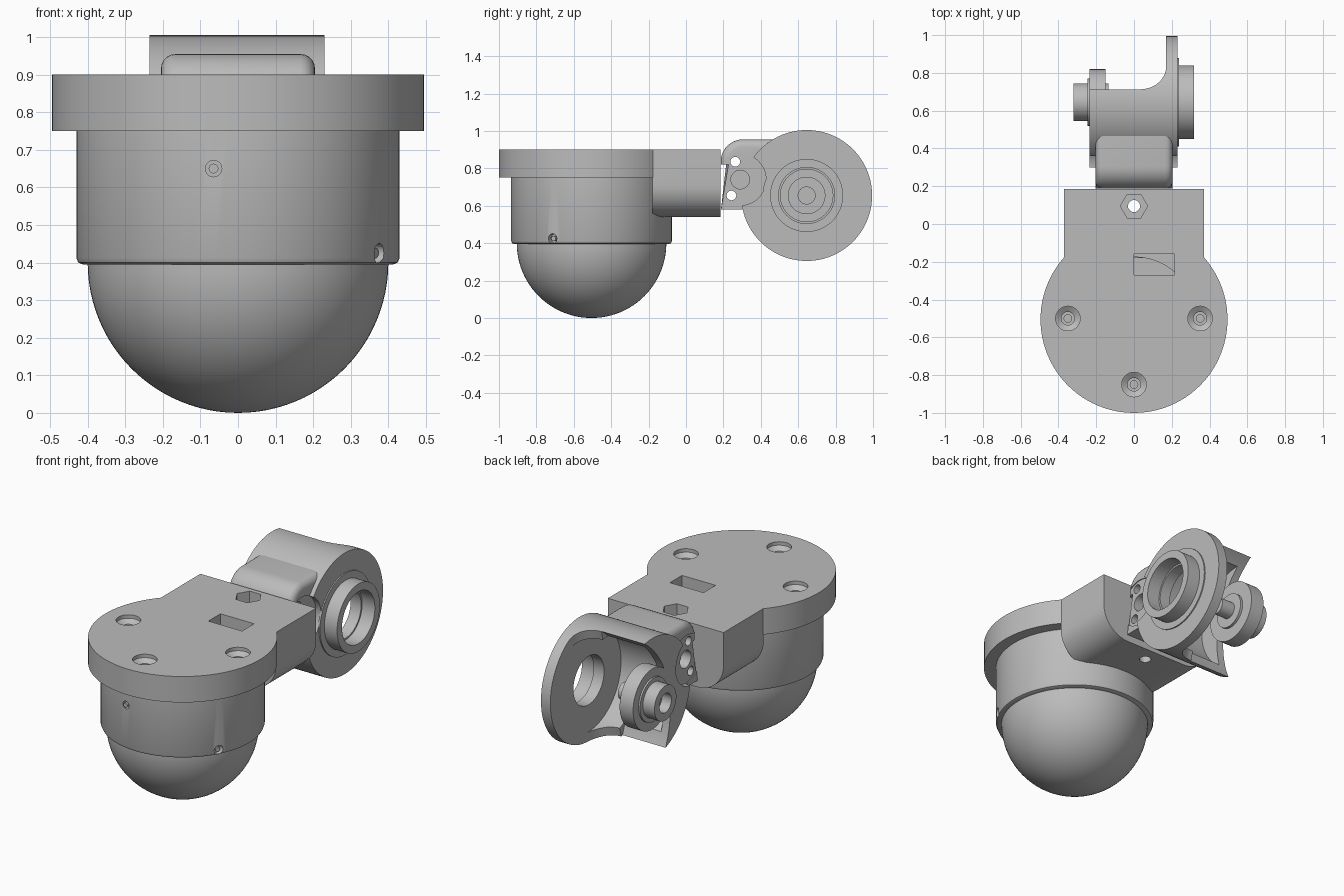
import bpy, bmesh, math
from mathutils import Matrix, Vector

if "Cube" in bpy.data.objects:
    bpy.data.objects.remove(bpy.data.objects["Cube"])

grey = bpy.data.materials.new("plain grey")
grey.diffuse_color = (0.5, 0.5, 0.5, 1)
grey.use_nodes = True
grey.node_tree.nodes["Principled BSDF"].inputs["Base Color"].default_value = grey.diffuse_color
BY = -0.505            # y of the camera body axis
HY, HZ = 0.645, 0.655  # y, z of the swivel axis


def finish(name, bm):
    bmesh.ops.recalc_face_normals(bm, faces=bm.faces)
    me = bpy.data.meshes.new(name)
    bm.to_mesh(me)
    bm.free()
    me.materials.append(grey)
    ob = bpy.data.objects.new(name, me)
    bpy.context.collection.objects.link(ob)
    return ob


def prism(name, pts, axis, a, b):
    """Extrude a 2D outline along an axis from a to b."""
    place = {'x': lambda p, t: (t, p[0], p[1]),
             'y': lambda p, t: (p[0], t, p[1]),
             'z': lambda p, t: (p[0], p[1], t)}[axis]
    bm = bmesh.new()
    lo = [bm.verts.new(place(p, a)) for p in pts]
    hi = [bm.verts.new(place(p, b)) for p in pts]
    bm.faces.new(lo)
    bm.faces.new(hi)
    n = len(pts)
    for i in range(n):
        j = (i + 1) % n
        bm.faces.new((lo[i], lo[j], hi[j], hi[i]))
    return finish(name, bm)


def arc(cx, cy, r, a0, a1, n):
    return [(cx + r * math.cos(math.radians(a0 + (a1 - a0) * i / n)),
             cy + r * math.sin(math.radians(a0 + (a1 - a0) * i / n))) for i in range(n + 1)]


def rod(name, c, r, axis, a, b, n=64):
    return prism(name, arc(c[0], c[1], r, 0, 360, n)[:-1], axis, a, b)


def lathe(name, profile, x=0, y=BY, closed=False, n=72):
    """Spin an (r, z) profile about a vertical axis."""
    bm = bmesh.new()
    vs = [bm.verts.new((r, 0, z)) for r, z in profile]
    es = [bm.edges.new((vs[i], vs[i + 1])) for i in range(len(vs) - 1)]
    if closed:
        es.append(bm.edges.new((vs[-1], vs[0])))
    bmesh.ops.spin(bm, geom=vs + es, cent=(0, 0, 0), axis=(0, 0, 1),
                   angle=math.tau, steps=n, use_duplicate=False)
    bmesh.ops.remove_doubles(bm, verts=bm.verts, dist=1e-5)
    bmesh.ops.translate(bm, verts=bm.verts, vec=(x, y, 0))
    return finish(name, bm)


def boolean(ob, other, op='DIFFERENCE'):
    m = ob.modifiers.new("bool", 'BOOLEAN')
    m.operation, m.object, m.solver = op, other, 'EXACT'
    bpy.context.view_layer.objects.active = ob
    bpy.ops.object.modifier_apply(modifier=m.name)
    bpy.data.objects.remove(other)


# Top plate with the rounded mounting block behind it
plate = rod("top_plate", (0, BY), 0.495, 'z', 0.75, 0.9, 96)
outline = [(-0.37, 0.9)] + arc(-0.20, 0.71, 0.17, 180, 270, 10) \
    + arc(0.20, 0.71, 0.17, 270, 360, 10) + [(0.37, 0.9)]
boolean(plate, prism("block", outline, 'y', -0.18, 0.185), 'UNION')
# countersunk screw holes
for x, y in ((-0.35, -0.5), (0.35, -0.5), (0, -0.85)):
    boolean(plate, lathe("sink", [(0, 0.80), (0.02, 0.80), (0.02, 0.82), (0.035, 0.82),
                                  (0.035, 0.86), (0.065, 0.88), (0.065, 0.95), (0, 0.95)], x, y, n=32))
# cable window, nut pocket and bolt hole
boolean(plate, prism("window", [(0, -0.27), (0.215, -0.27), (0.215, -0.16), (0, -0.16)], 'z', 0.65, 1))
boolean(plate, rod("nut_pocket", (0, 0.095), 0.072, 'z', 0.8, 1, 6))
boolean(plate, rod("bolt_hole", (0, 0.095), 0.032, 'z', 0.4, 1, 24))

# Cylindrical camera body
body = lathe("camera_body", [(0.33, 0.75), (0.43, 0.75), (0.43, 0.412), (0.425, 0.4),
                             (0.413, 0.395), (0.33, 0.395)], closed=True, n=96)
boolean(body, rod("front_hole", (-0.065, 0.65), 0.022, 'y', -1, -0.9, 20))
rod("front_screw", (-0.065, 0.65), 0.013, 'y', -0.935, -0.88, 16)


def radial(ob):
    """Turn a part made along +x to the lower right screw position."""
    ob.data.transform(Matrix.Translation(Vector((0, BY, 0))) @ Matrix.Rotation(math.radians(-29), 4, 'Z'))
    return ob


boolean(body, radial(rod("side_hole", (0, 0.425), 0.026, 'x', 0.395, 0.5, 20)))
radial(rod("side_screw", (0, 0.425), 0.014, 'x', 0.38, 0.42, 16))

# Dome
lathe("dome", [(0.0 if i == 0 else 0.4 * math.sin(math.radians(i * 3.75)),
                0.4 - 0.4 * math.cos(math.radians(i * 3.75))) for i in range(25)] + [(0, 0.4)])

# Swivel housing: drum plus rounded knuckle, hollowed and cut open at the back
arm = rod("swivel_housing", (HY, HZ), 0.35, 'x', -0.235, 0.23, 96)
side = [(0.187, 0.58), (0.187, 0.82)] + arc(0.305, 0.835, 0.12, 170, 90, 8) + [(0.5, 0.955), (0.5, 0.58)]
knuckle = prism("knuckle", side, 'x', -0.205, 0.205)
bm = bmesh.new()
bm.from_mesh(knuckle.data)
top_edges = [e for e in bm.edges if all(abs(abs(v.co.x) - 0.205) < 1e-4 and v.co.z > 0.81 for v in e.verts)
             and e.verts[0].co.x * e.verts[1].co.x > 0 and min(v.co.y for v in e.verts) < 0.45]
bmesh.ops.bevel(bm, geom=top_edges, offset=0.04, segments=5, profile=0.5, affect='EDGES')
bm.to_mesh(knuckle.data)
bm.free()
boolean(arm, knuckle, 'UNION')
boolean(arm, rod("cavity", (HY, HZ), 0.295, 'x', -0.19, 0.17, 80))
opening = prism("opening", [(-0.4, 1.4), (-0.4, 0.715)] + arc(0.04, 0.845, 0.13, -90, 0, 10) + [(0.17, 1.4)],
                'z', 0.1, 1.3)
for v in opening.data.vertices:      # the opening leans inwards towards the bottom
    v.co.y += 0.268 * (v.co.z - 1.0)
boolean(arm, opening)
boolean(arm, rod("scoop", (1.033, 0.545), 0.555, 'x', -0.4, 0.04, 128))
boolean(arm, rod("bearing_bore", (HY, HZ), 0.14, 'x', 0.1, 0.4))
# round recesses and bolt holes on both sides of the knuckle
for s in (-1, 1):
    boolean(arm, rod("recess", (0.29, 0.74), 0.138, 'x', s * 0.2, s * 0.4, 48))
    boolean(arm, rod("pivot", (0.29, 0.74), 0.05, 'x', s * 0.14, s * 0.4, 32))
for c in ((0.263, 0.835), (0.243, 0.655)):
    boolean(arm, rod("through_hole", c, 0.026, 'x', -0.5, 0.5, 20))

# Right bearing ring
for name, r, a, b in (("right_step", 0.235, 0.225, 0.237), ("right_bearing_ring", 0.195, 0.2, 0.318)):
    ring = rod(name, (HY, HZ), r, 'x', a, b, 72)
    boolean(ring, rod("bore", (HY, HZ), 0.14 if r > 0.2 else 0.15, 'x', 0, 0.5, 64))

# Left pivot: disc, washer, boss with blind hole, inner shaft
rod("left_disc", (HY, HZ), 0.175, 'x', -0.236, -0.15)
rod("left_washer", (HY, HZ), 0.125, 'x', -0.246, -0.2)
boss = rod("left_boss", (HY, HZ), 0.1, 'x', -0.32, -0.2)
boolean(boss, rod("boss_hole", (HY, HZ), 0.055, 'x', -0.4, -0.26, 32))
rod("inner_collar", (HY, HZ), 0.1, 'x', -0.2, -0.135)
rod("inner_shaft", (HY, HZ), 0.048, 'x', -0.2, -0.05, 32)

# Smooth round surfaces, keep crisp edges
for ob in bpy.context.collection.objects:
    bpy.ops.object.select_all(action='DESELECT')
    ob.select_set(True)
    bpy.context.view_layer.objects.active = ob
    bpy.ops.object.shade_smooth_by_angle(angle=math.radians(30))
